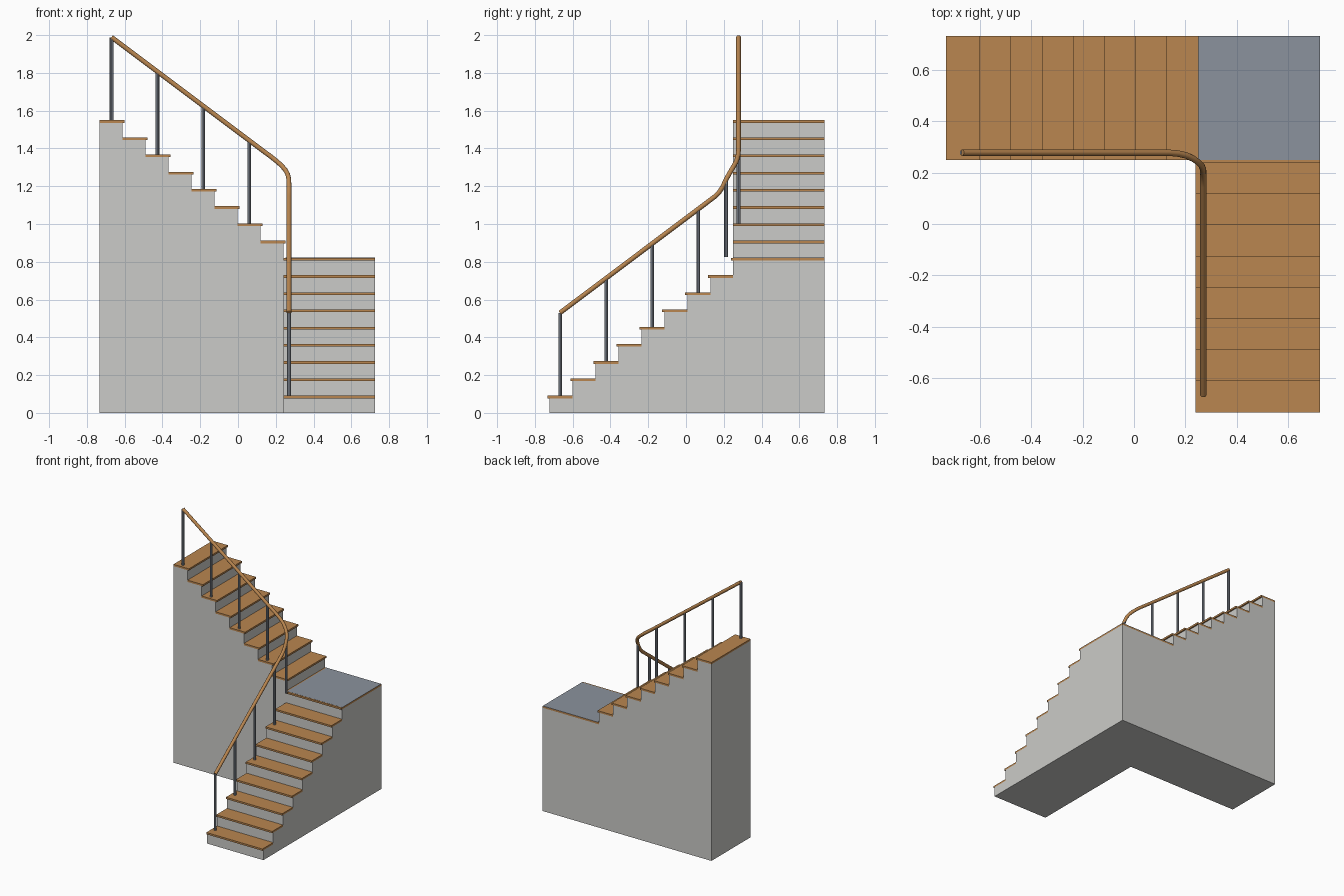
import bpy, bmesh
from mathutils import Vector

if "Cube" in bpy.data.objects:
    bpy.data.objects.remove(bpy.data.objects["Cube"])

def mat(name, rgb):
    m = bpy.data.materials.new(name)
    m.diffuse_color = (*rgb, 1)
    m.use_nodes = True
    m.node_tree.nodes["Principled BSDF"].inputs["Base Color"].default_value = m.diffuse_color
    return m

WOOD = mat("warm_wood", (0.49, 0.24, 0.08))
CONCRETE = mat("pale_concrete", (0.60, 0.60, 0.58))
METAL = mat("blue_grey_metal", (0.26, 0.29, 0.34))

def finish(name, bm, material):
    bmesh.ops.recalc_face_normals(bm, faces=bm.faces)
    me = bpy.data.meshes.new(name)
    bm.to_mesh(me)
    bm.free()
    me.materials.append(material)
    ob = bpy.data.objects.new(name, me)
    bpy.context.collection.objects.link(ob)
    return ob

def box(name, lo, hi, material):
    bm = bmesh.new()
    bmesh.ops.create_cube(bm, size=1)
    for v in bm.verts:
        v.co = Vector([(lo[i] + hi[i]) / 2 + v.co[i] * (hi[i] - lo[i]) for i in range(3)])
    return finish(name, bm, material)

def prism(name, pts, offset, material):
    bm = bmesh.new()
    f = bm.faces.new([bm.verts.new(p) for p in pts])
    new = bmesh.ops.extrude_face_region(bm, geom=[f])["geom"]
    bmesh.ops.translate(bm, vec=offset, verts=[v for v in new if isinstance(v, bmesh.types.BMVert)])
    return finish(name, bm, material)

def tube(name, pts, radius, material, res=4):
    cu = bpy.data.curves.new(name, 'CURVE')
    cu.dimensions = '3D'
    cu.bevel_depth = radius
    cu.bevel_resolution = res
    cu.use_fill_caps = True
    sp = cu.splines.new('POLY')
    sp.points.add(len(pts) - 1)
    for p, co in zip(sp.points, pts):
        p.co = (*co, 1)
    cu.materials.append(material)
    ob = bpy.data.objects.new(name, cu)
    bpy.context.collection.objects.link(ob)
    bpy.ops.object.select_all(action='DESELECT')
    ob.select_set(True)
    bpy.context.view_layer.objects.active = ob
    bpy.ops.object.convert(target='MESH')
    bpy.ops.object.shade_smooth_by_angle(angle=0.7)

# Shared stair dimensions
RISE, RUN, TH, NOSE, N = 1.55 / 17, 0.1216, 0.014, 0.011, 8
X0, X1, Y0, Y1 = 0.24, 0.725, 0.25, 0.733
YS = Y0 - N * RUN          # first lower riser
XS = X0                    # first upper riser

def stepped(first_level):
    # side profile as (distance along flight, height)
    pts = [(0, 0)]
    for i in range(N):
        z = (first_level + i) * RISE - TH
        pts += [(i * RUN, z), ((i + 1) * RUN, z)]
    return pts + [(N * RUN, 0)]

# Solid concrete bodies
prism("lower_flight_body", [(X0, YS + d, z) for d, z in stepped(1)], (X1 - X0, 0, 0), CONCRETE)
prism("upper_flight_body", [(XS - d, Y0, z) for d, z in stepped(10)], (0, Y1 - Y0, 0), CONCRETE)
LZ = 9 * RISE
box("landing_body", (X0, Y0, 0), (X1, Y1, LZ - TH), CONCRETE)

# Wooden treads
for i in range(N):
    y, z = YS + i * RUN, (i + 1) * RISE
    box(f"lower_tread_{i+1}", (X0, y - NOSE, z - TH), (X1, y + RUN, z), WOOD)
    x, z = XS - i * RUN, (i + 10) * RISE
    box(f"upper_tread_{i+1}", (x - RUN, Y0, z - TH), (x + NOSE, Y1, z), WOOD)

# Landing board with grey floor finish
box("landing_board", (X0, Y0 - NOSE, LZ - TH), (X1, Y1, LZ), WOOD)
box("landing_floor", (X0 + NOSE, Y0, LZ - 0.004), (X1, Y1, LZ + 0.0008), METAL)

# Balusters on every second step, plus the corner post
RX, RY = 0.27, 0.278
for k in range(4):
    i = 2 * k
    y = -0.665 + i * RUN
    tube(f"lower_baluster_{k+1}", [(RX, y, (i + 1) * RISE), (RX, y, 0.53 + i * RISE)], 0.0095, METAL, 2)
    x = 0.06 - i * RUN
    tube(f"upper_baluster_{k+1}", [(x, RY, (i + 11) * RISE), (x, RY, 1.44 + i * RISE)], 0.0095, METAL, 2)
tube("corner_post", [(RX, 0.212, LZ + 0.005), (RX, 0.212, 1.23)], 0.0095, METAL, 2)

# Continuous handrail
tube("handrail", [(RX, -0.667, 0.53), (RX, 0.15, 1.143), (RX, 0.175, 1.167), (RX, 0.195, 1.198),
                  (RX - 0.001, 0.213, 1.237), (0.263, 0.228, 1.264), (0.25, 0.241, 1.287),
                  (0.23, 0.255, 1.31), (0.205, 0.267, 1.332), (0.17, 0.275, 1.36),
                  (0.13, RY, 1.389), (-0.67, RY, 1.989)], 0.0125, WOOD)
